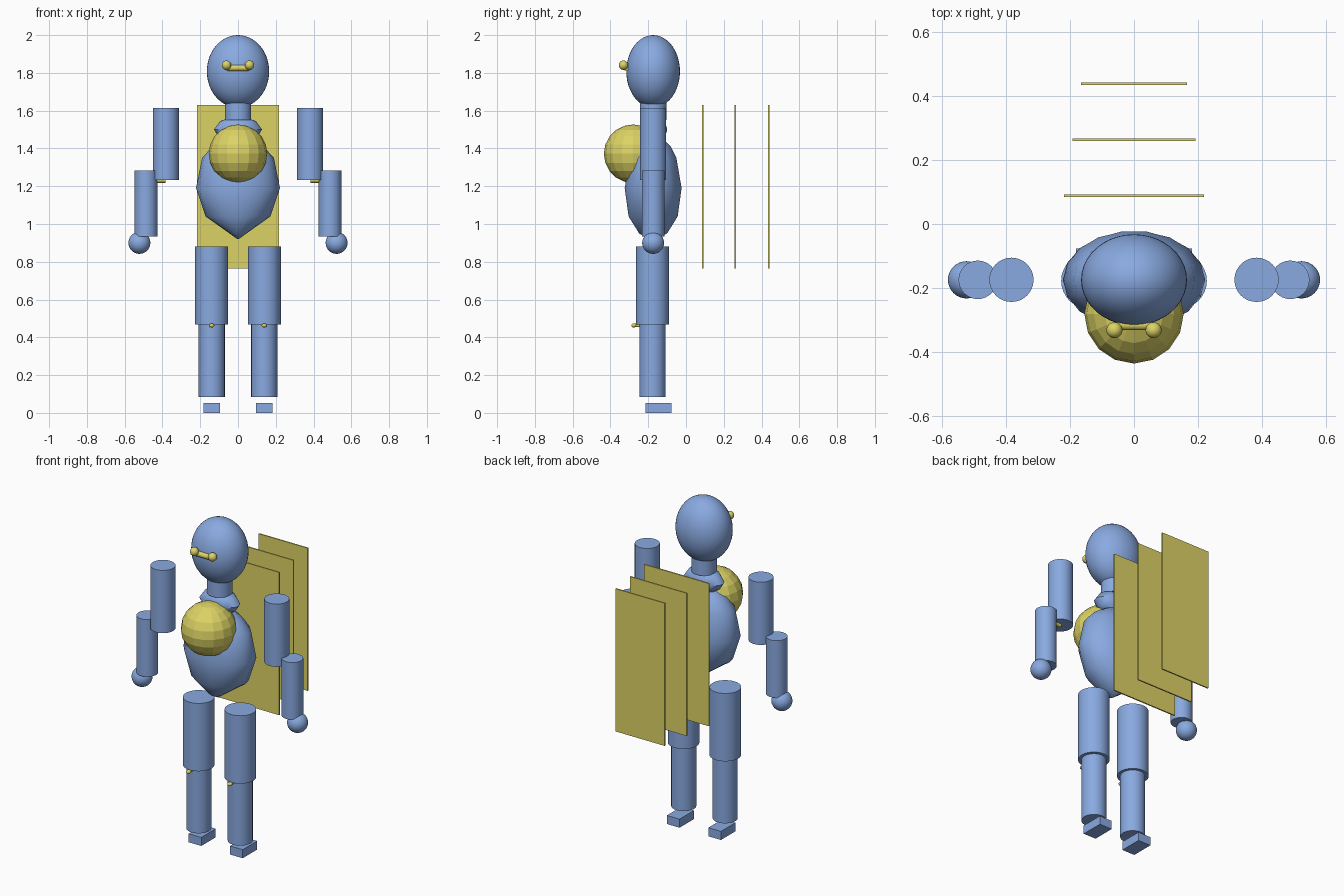
import bpy, math
from mathutils import Vector

if "Cube" in bpy.data.objects:
    bpy.data.objects.remove(bpy.data.objects["Cube"])

CY = -0.174  # depth of the body axis


def material(name, rgb):
    m = bpy.data.materials.new(name)
    m.diffuse_color = (*rgb, 1)
    m.use_nodes = True
    m.node_tree.nodes["Principled BSDF"].inputs["Base Color"].default_value = m.diffuse_color
    return m


BLUE = material("soft blue", (0.25, 0.40, 0.75))
GOLD = material("dull gold", (0.72, 0.65, 0.13))


def finish(name, mat, smooth=True):
    ob = bpy.context.object
    ob.name = name
    ob.data.materials.append(mat)
    bpy.ops.object.transform_apply(location=False, rotation=True, scale=True)
    if smooth:
        bpy.ops.object.shade_smooth_by_angle(angle=math.radians(40))
    return ob


def ball(name, loc, radii, mat, seg=32, rings=20, smooth=True):
    bpy.ops.mesh.primitive_uv_sphere_add(segments=seg, ring_count=rings, radius=1, location=loc)
    bpy.context.object.scale = radii
    return finish(name, mat, smooth)


def rod(name, a, b, r, mat, seg=32):
    a, b = Vector(a), Vector(b)
    d = b - a
    bpy.ops.mesh.primitive_cylinder_add(vertices=seg, radius=r, depth=d.length, location=(a + b) / 2)
    bpy.context.object.rotation_euler = d.to_track_quat('Z', 'Y').to_euler()
    return finish(name, mat)


def box(name, loc, size, mat):
    bpy.ops.mesh.primitive_cube_add(size=1, location=loc)
    bpy.context.object.scale = size
    return finish(name, mat, False)


def loft(name, rings, seg, mat, ripple=0.0):
    """Stack of elliptical rings (z, half width, half depth), capped at both ends."""
    verts, faces = [], []
    for z, rx, ry in rings:
        for i in range(seg):
            a = 2 * math.pi * i / seg
            k = 1 - ripple * (i % 2)
            verts.append((rx * k * math.cos(a), CY + ry * k * math.sin(a), z))
    for j in range(len(rings) - 1):
        for i in range(seg):
            n = (i + 1) % seg
            faces.append((j * seg + i, j * seg + n, (j + 1) * seg + n, (j + 1) * seg + i))
    faces.append(tuple(reversed(range(seg))))
    faces.append(tuple(range((len(rings) - 1) * seg, len(rings) * seg)))
    me = bpy.data.meshes.new(name)
    me.from_pydata(verts, [], faces)
    ob = bpy.data.objects.new(name, me)
    bpy.context.collection.objects.link(ob)
    bpy.ops.object.select_all(action='DESELECT')
    ob.select_set(True)
    bpy.context.view_layer.objects.active = ob
    return finish(name, mat)


# Head and neck
ball("head", (0, CY, 1.808), (0.165, 0.142, 0.192), BLUE, 40, 24)
rod("neck", (0, CY, 1.55), (0, CY, 1.65), 0.07, BLUE)

# Collar and pleated torso
loft("collar", [(1.44, 0.07, 0.05), (1.465, 0.105, 0.065), (1.50, 0.127, 0.075),
                (1.545, 0.095, 0.062), (1.56, 0.05, 0.04)], 16, BLUE)
loft("torso", [(0.92, 0.004, 0.02), (0.95, 0.045, 0.075), (1.04, 0.172, 0.132),
               (1.19, 0.222, 0.153), (1.35, 0.19, 0.125), (1.41, 0.135, 0.095),
               (1.46, 0.06, 0.045)], 36, BLUE, 0.02)

# Faceted chest orb
ball("chest_orb", (0, -0.28, 1.372), (0.155,) * 3, GOLD, 16, 10, False)

# Glasses bridge
rod("bridge", (-0.055, -0.315, 1.826), (0.055, -0.315, 1.826), 0.016, GOLD, 16)

# Paired parts
for s, side in ((-1, "left"), (1, "right")):
    ball("eye_" + side, (s * 0.061, -0.331, 1.841), (0.025,) * 3, GOLD, 20, 12)
    rod("upper_arm_" + side, (s * 0.382, CY, 1.232), (s * 0.382, CY, 1.613), 0.069, BLUE)
    rod("elbow_pin_" + side, (s * 0.385, CY, 1.232), (s * 0.44, CY, 1.232), 0.014, GOLD, 12)
    rod("forearm_" + side, (s * 0.487, CY, 0.935), (s * 0.487, CY, 1.282), 0.06, BLUE)
    ball("hand_" + side, (s * 0.522, CY, 0.90), (0.058,) * 3, BLUE)
    rod("thigh_" + side, (s * 0.14, CY - 0.003, 0.468), (s * 0.14, CY - 0.003, 0.88), 0.087, BLUE)
    rod("shin_" + side, (s * 0.139, CY - 0.003, 0.083), (s * 0.139, CY - 0.003, 0.475), 0.069, BLUE)
    rod("knee_pin_" + side, (s * 0.139, -0.235, 0.463), (s * 0.139, -0.28, 0.463), 0.009, GOLD, 12)
    ball("knee_knob_" + side, (s * 0.139, -0.276, 0.463), (0.014, 0.014, 0.011), GOLD, 12, 8)
    box("foot_" + side, (s * 0.139, -0.145, 0.026), (0.085, 0.138, 0.052), BLUE)

# Back panels, narrower toward the rear
for i, (y, half, thick) in enumerate(((0.088, 0.218, 0.008), (0.262, 0.191, 0.008), (0.437, 0.165, 0.008))):
    box("back_panel_%d" % (i + 1), (0, y, 1.197), (2 * half, thick, 0.866), GOLD)
